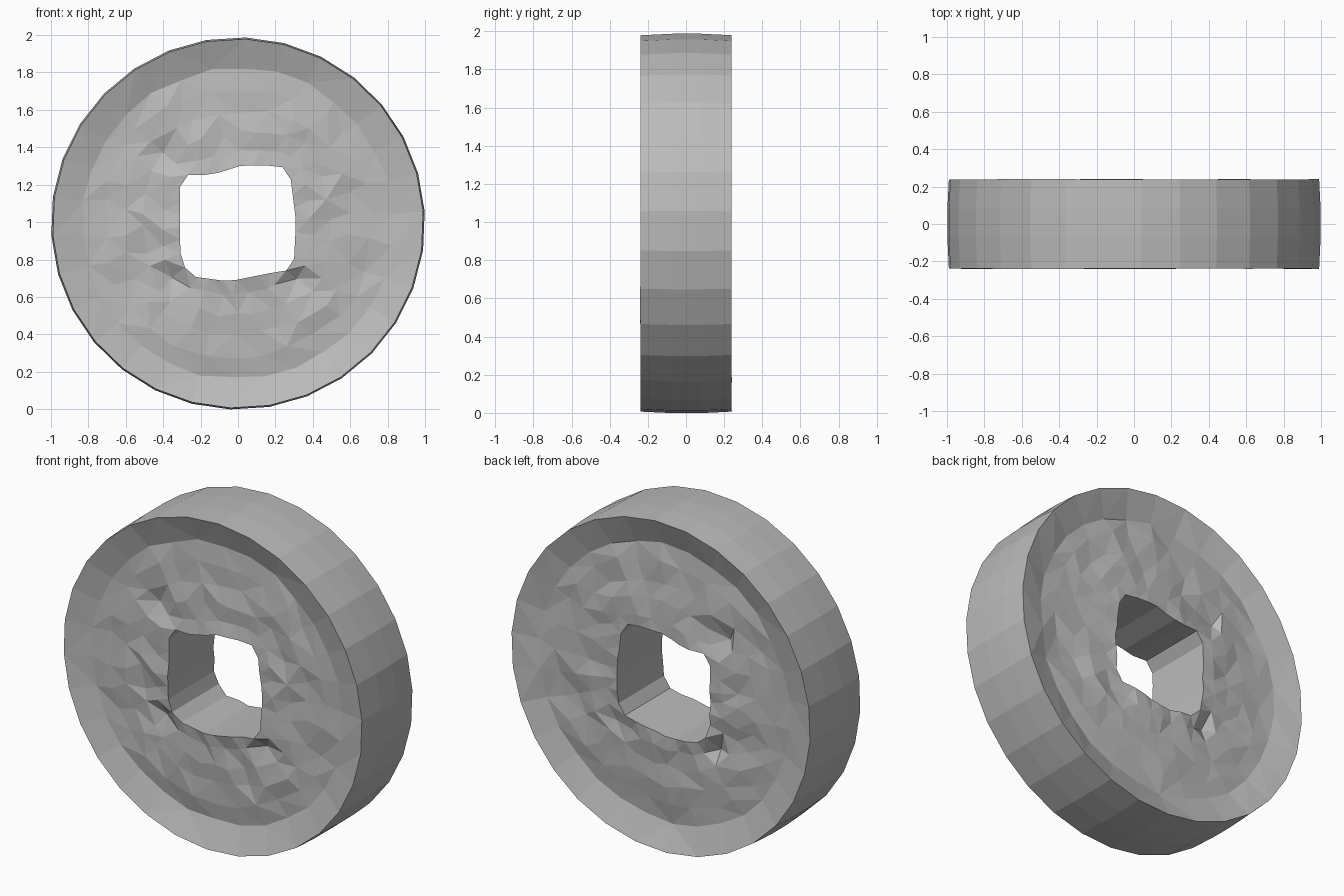
import bpy, bmesh, math, random
from mathutils import Vector

cube = bpy.data.objects.get("Cube")
if cube:
    bpy.data.objects.remove(cube)

random.seed(4)
SIDES = 30
CENTRE_Z = 0.993

metal = bpy.data.materials.new("worn grey metal")
metal.use_nodes = True
grey = (0.5, 0.5, 0.5, 1)
metal.diffuse_color = grey
metal.node_tree.nodes["Principled BSDF"].inputs["Base Color"].default_value = grey

# Outline of the squarish hole, relative to the coin centre
HOLE = [(0.31, 0.01), (0.29, 0.17), (0.28, 0.25), (0.23, 0.31), (0.02, 0.31),
        (-0.14, 0.26), (-0.27, 0.26), (-0.31, 0.2), (-0.31, 0), (-0.31, -0.15),
        (-0.27, -0.28), (-0.05, -0.31), (0.2, -0.26), (0.27, -0.25), (0.3, -0.19)]

# Dents and ridges in the cast faces: x, z, height, width
DENTS = [(-0.37, 0.38, -0.05, 0.07), (-0.35, -0.3, -0.05, 0.07),
         (0.32, -0.31, -0.03, 0.06), (0.6, -0.2, -0.015, 0.1),
         (-0.5, -0.2, -0.015, 0.1), (0.84, -0.14, 0.015, 0.08)]


def hole_radius(angle):
    """Distance from the centre to the hole outline in one direction."""
    d = Vector((math.cos(angle), math.sin(angle)))
    for a, b in zip(HOLE, HOLE[1:] + HOLE[:1]):
        a, e = Vector(a), Vector(b) - Vector(a)
        cross = d.x * e.y - d.y * e.x
        if abs(cross) < 1e-6:
            continue
        t = (a.x * e.y - a.y * e.x) / cross
        s = (a.x * d.y - a.y * d.x) / cross
        if t > 0 and -1e-4 <= s <= 1.0001:
            return t
    return 0.3


def relief(x, z):
    return sum(h * math.exp(-((x - cx) ** 2 + (z - cz) ** 2) / w ** 2)
               for cx, cz, h, w in DENTS)


# Section of one face: blend from hole (0) to rim (1), height, roughness
CREASE, EDGE = 0.78, 0.98
FACE = [(0, 0.217, 0.008), (0.12, 0.21, 0.01), (0.27, 0.205, 0.011),
        (0.43, 0.2, 0.011), (0.6, 0.193, 0.009), (CREASE, 0.178, 0.005),
        (EDGE, 0.239, 0.001)]
# Full section: front face out to the rim, over the edge, and back to the hole
SECTION = [(t, -y, n) for t, y, n in FACE]
SECTION += [(1, -0.07, 0.001), (1, 0.08, 0.001)]
SECTION += [(t, y, n) for t, y, n in reversed(FACE)]

bm = bmesh.new()
rings = []
for t, y, rough in SECTION:
    ring = []
    field = 0 < t < CREASE
    for i in range(SIDES):
        a = math.tau * i / SIDES + math.radians(3.7)
        if field:
            a += random.uniform(-0.05, 0.05)
        inner = hole_radius(a)
        r = inner + (0.995 - inner) * t
        if t == CREASE:
            r = 0.83 + random.uniform(-0.01, 0.01)
        elif t == EDGE:
            r = 0.987
        elif field:
            r += random.uniform(-0.015, 0.015)
        x, z = r * math.cos(a), r * math.sin(a)
        if t >= EDGE:
            x *= 1.005
        height = abs(y) + random.uniform(-rough, rough)
        if 0 < t < EDGE:
            height += relief(x, z)
        if t == CREASE:
            # the rim fades into the face at the left and right
            height += 0.02 * math.cos(a) ** 2
        ring.append(bm.verts.new((x, math.copysign(min(height, 0.24), y), z + CENTRE_Z)))
    rings.append(ring)

# Skin the rings, closing the section through the hole wall
for k, ring in enumerate(rings):
    nxt = rings[(k + 1) % len(rings)]
    for i in range(SIDES):
        j = (i + 1) % SIDES
        bm.faces.new((ring[i], ring[j], nxt[j], nxt[i]))
bmesh.ops.triangulate(bm, faces=bm.faces[:], quad_method='SHORT_EDGE')
bmesh.ops.recalc_face_normals(bm, faces=bm.faces[:])

mesh = bpy.data.meshes.new("coin")
bm.to_mesh(mesh)
bm.free()
mesh.materials.append(metal)
coin = bpy.data.objects.new("holed_coin", mesh)
bpy.context.scene.collection.objects.link(coin)
